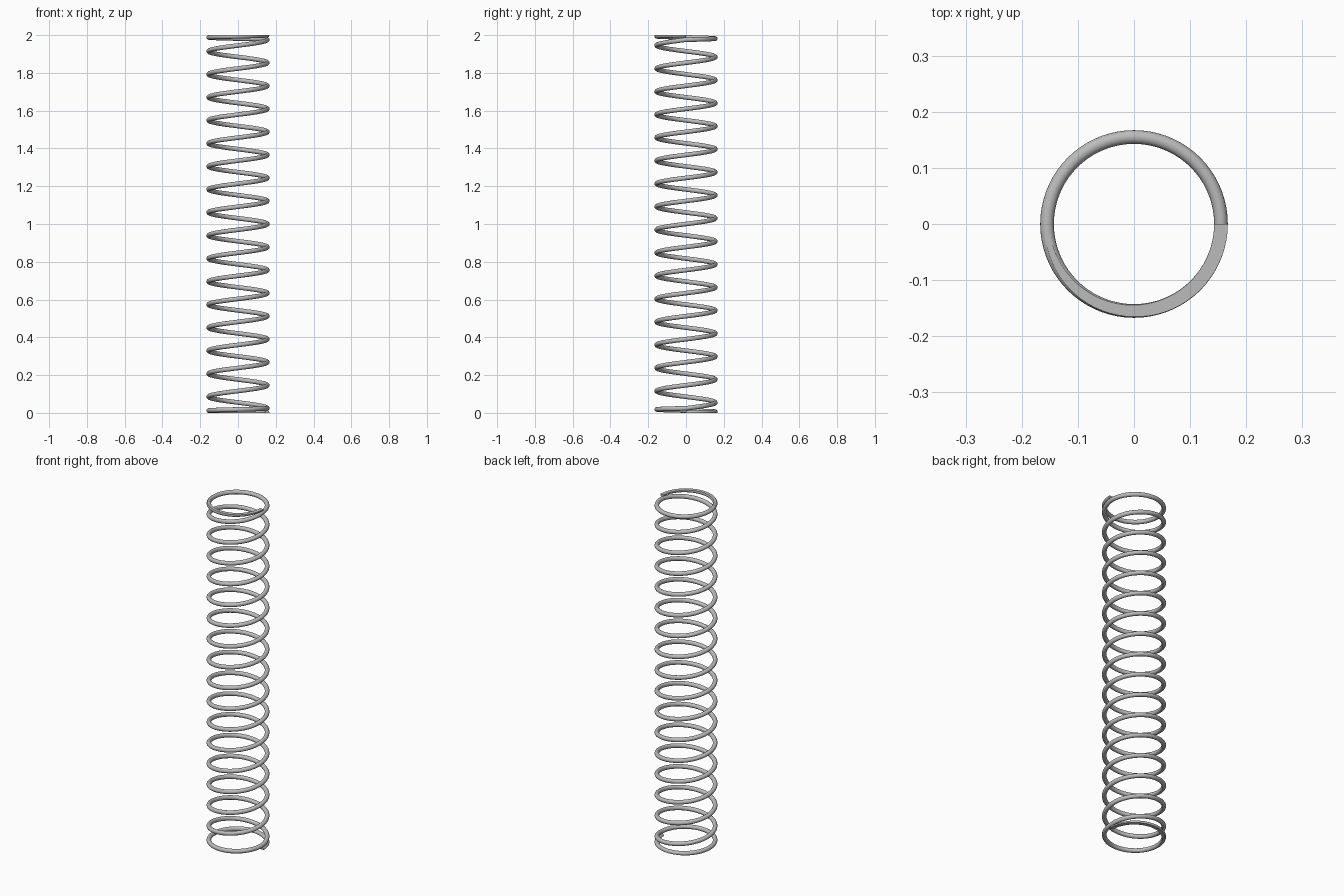
import bpy, bmesh
from math import sin, cos, pi

cube = bpy.data.objects.get("Cube")
if cube:
    bpy.data.objects.remove(cube, do_unlink=True)

HEIGHT = 2.0
COIL_R, WIRE_R = 0.155, 0.0122
ACTIVE_TURNS = 16
STEPS, SIDES = 72, 16             # per turn, around the wire
CLOSED_PITCH = 2 * WIRE_R         # end turns rest on the next coil
ACTIVE_PITCH = (HEIGHT - 2 * CLOSED_PITCH) / ACTIVE_TURNS

steel = bpy.data.materials.new("steel grey")
steel.use_nodes = True
GREY = (0.5, 0.5, 0.5, 1)
steel.diffuse_color = GREY
steel.node_tree.nodes["Principled BSDF"].inputs["Base Color"].default_value = GREY


def wire_height(turn):
    """Wire centre height: one closed turn at each end, open turns between."""
    active = min(max(turn - 1, 0), ACTIVE_TURNS)
    return active * ACTIVE_PITCH + (turn - active) * CLOSED_PITCH


def wire_ring(bm, turn):
    a, z = 2 * pi * turn, wire_height(turn)
    ring = []
    for k in range(SIDES):
        b = 2 * pi * k / SIDES
        r = COIL_R + WIRE_R * cos(b)
        ring.append(bm.verts.new((r * cos(a), r * sin(a), z + WIRE_R * sin(b))))
    return ring


# Sweep the round wire along the helix
bm = bmesh.new()
rings = [wire_ring(bm, i / STEPS) for i in range((ACTIVE_TURNS + 2) * STEPS + 1)]
for low, high in zip(rings, rings[1:]):
    for k in range(SIDES):
        n = (k + 1) % SIDES
        bm.faces.new((low[k], low[n], high[n], high[k]))
bm.faces.new(rings[0])
bm.faces.new(rings[-1])

# Grind both ends flat
for z, direction in ((0, -1), (HEIGHT, 1)):
    cut = bmesh.ops.bisect_plane(
        bm, geom=bm.verts[:] + bm.edges[:] + bm.faces[:], dist=1e-6,
        plane_co=(0, 0, z), plane_no=(0, 0, direction), clear_outer=True)
    rim = [e for e in cut["geom_cut"]
           if isinstance(e, bmesh.types.BMEdge) and e.is_boundary]
    bmesh.ops.triangle_fill(bm, edges=rim, use_beauty=True,
                            normal=(0, 0, direction))
bmesh.ops.recalc_face_normals(bm, faces=bm.faces[:])

mesh = bpy.data.meshes.new("coil_spring")
bm.to_mesh(mesh)
bm.free()
mesh.materials.append(steel)
spring = bpy.data.objects.new("coil_spring", mesh)
bpy.context.collection.objects.link(spring)

# Smooth wire, crisp ground ends
bpy.context.view_layer.objects.active = spring
spring.select_set(True)
bpy.ops.object.shade_smooth_by_angle(angle=pi / 6)
